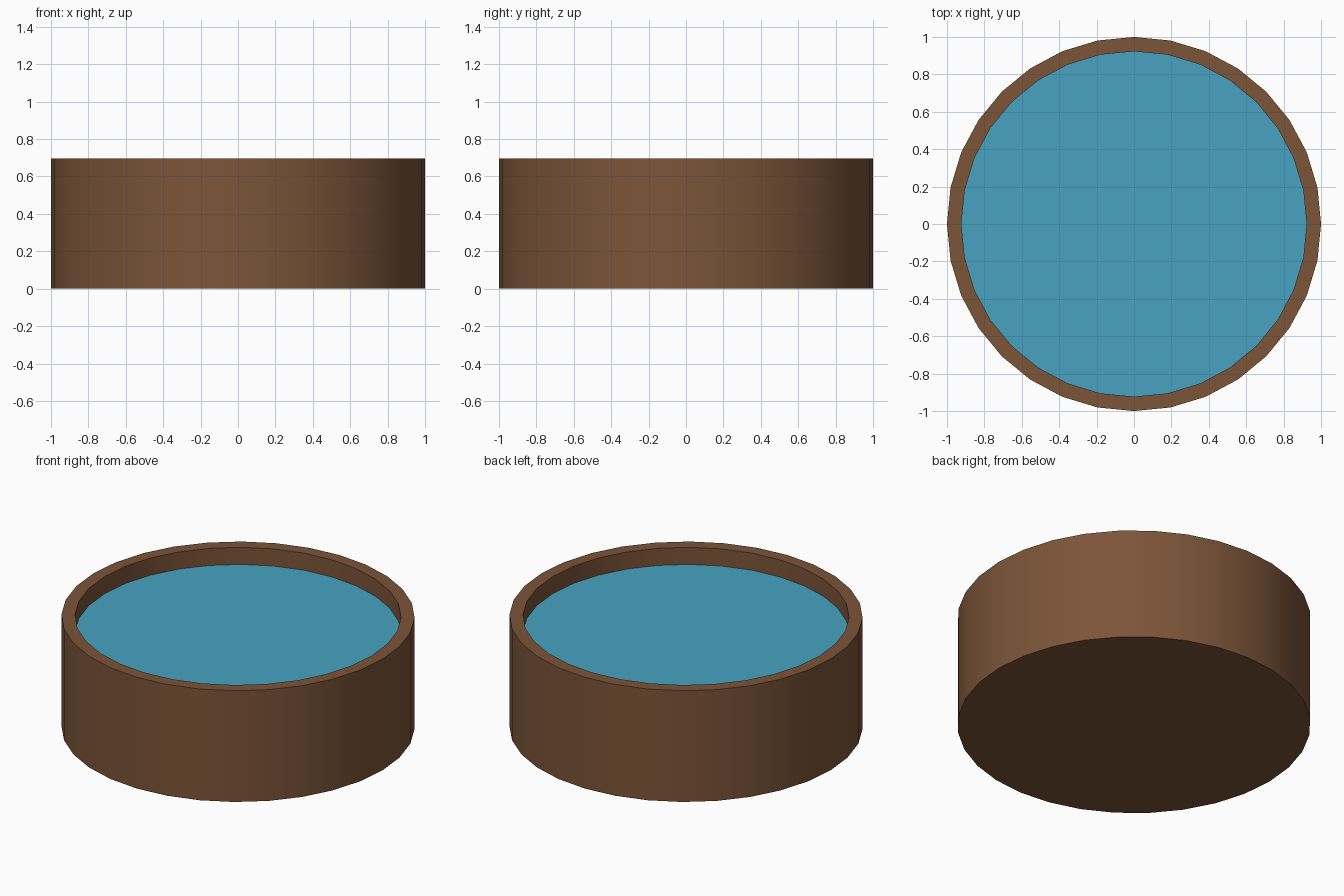
import bpy
import bmesh
import math

SIDES = 32
OUTER, INNER = 1.0, 0.923
HEIGHT, WATER_LEVEL, FLOOR = 0.695, 0.588, 0.08

cube = bpy.data.objects.get("Cube")
if cube:
    bpy.data.objects.remove(cube, do_unlink=True)


def make_material(name, rgb):
    mat = bpy.data.materials.new(name)
    mat.use_nodes = True
    mat.diffuse_color = (*rgb, 1)
    mat.node_tree.nodes["Principled BSDF"].inputs["Base Color"].default_value = (*rgb, 1)
    return mat


def lathe(name, profile, mat):
    """Stack rings of (radius, height), bridge them and cap both ends."""
    bm = bmesh.new()
    rings = []
    for radius, z in profile:
        angles = [math.tau * i / SIDES for i in range(SIDES)]
        rings.append([bm.verts.new((radius * math.cos(a), radius * math.sin(a), z))
                      for a in angles])
    for low, high in zip(rings, rings[1:]):
        for i in range(SIDES):
            j = (i + 1) % SIDES
            bm.faces.new((low[i], low[j], high[j], high[i]))
    bm.faces.new(rings[0][::-1])
    bm.faces.new(rings[-1])
    mesh = bpy.data.meshes.new(name)
    bm.to_mesh(mesh)
    bm.free()
    mesh.materials.append(mat)
    obj = bpy.data.objects.new(name, mesh)
    bpy.context.collection.objects.link(obj)
    bpy.ops.object.select_all(action="DESELECT")
    obj.select_set(True)
    bpy.context.view_layer.objects.active = obj
    bpy.ops.object.shade_smooth_by_angle(angle=math.radians(30))
    return obj


wood = make_material("brown wood", (0.2, 0.09, 0.04))
blue = make_material("water blue", (0.063, 0.366, 0.533))

# Open tub: outer wall, flat rim, inner wall and floor
lathe("tub", [(OUTER, 0), (OUTER, HEIGHT), (INNER, HEIGHT), (INNER, FLOOR)], wood)

# Water filling the tub to just below the rim
lathe("water", [(INNER, FLOOR + 0.002), (INNER, WATER_LEVEL)], blue)
